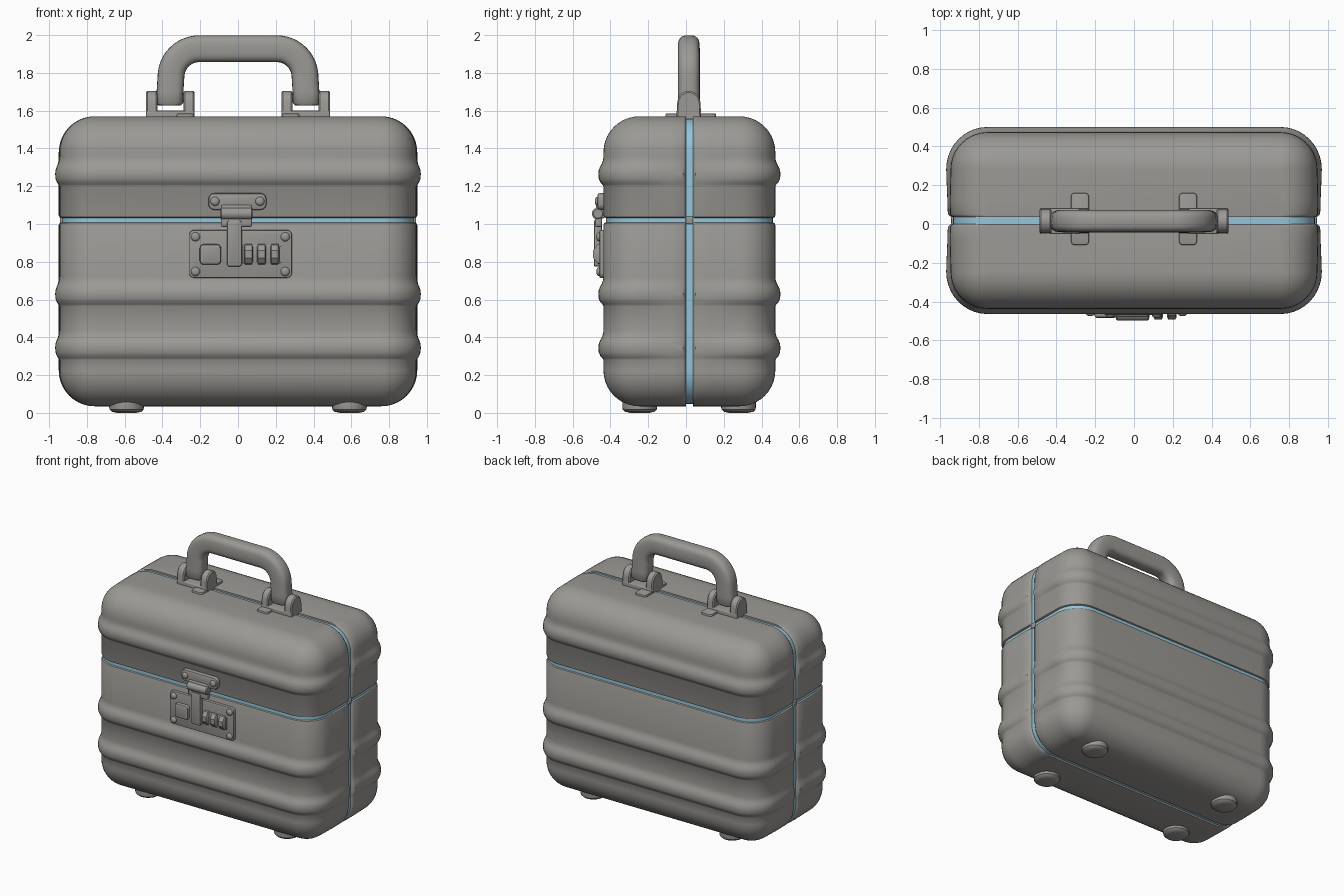
import bpy, bmesh, math
from mathutils import Matrix, Vector

if "Cube" in bpy.data.objects:
    bpy.data.objects.remove(bpy.data.objects["Cube"])

def material(name, rgb):
    m = bpy.data.materials.new(name)
    m.diffuse_color = (*rgb, 1)
    m.use_nodes = True
    m.node_tree.nodes["Principled BSDF"].inputs["Base Color"].default_value = m.diffuse_color
    return m

GREY = material("warm grey", (0.33, 0.32, 0.30))
BLUE = material("pale blue", (0.30, 0.56, 0.70))
Y0 = 0.018                          # centre plane of the case
HX, HY, R = 0.945, 0.455, 0.19      # case half sizes and edge radius
Z0, Z1, SEAM = 0.035, 1.57, 1.02

def finish(bm, name, mat=GREY, angle=35):
    bmesh.ops.recalc_face_normals(bm, faces=bm.faces)
    me = bpy.data.meshes.new(name)
    bm.to_mesh(me)
    bm.free()
    me.materials.append(mat)
    ob = bpy.data.objects.new(name, me)
    bpy.context.collection.objects.link(ob)
    bpy.ops.object.select_all(action='DESELECT')
    ob.select_set(True)
    bpy.context.view_layer.objects.active = ob
    bpy.ops.object.shade_smooth_by_angle(angle=math.radians(angle))
    return ob

def box(name, x, y, z, bevel=0.008, mat=GREY, seg=3):
    bm = bmesh.new()
    size = [b - a for a, b in (x, y, z)]
    mid = [(a + b) / 2 for a, b in (x, y, z)]
    bmesh.ops.create_cube(bm, size=1, matrix=Matrix.Translation(mid) @ Matrix.Diagonal((*size, 1)))
    bmesh.ops.bevel(bm, geom=bm.edges[:], offset=bevel, segments=seg, profile=0.5, affect='EDGES')
    return finish(bm, name, mat)

def plate(name, x, y, z, corner, axis, bevel=0.006):
    """Flat plate whose four edges along one axis are widely rounded."""
    bm = bmesh.new()
    size = [b - a for a, b in (x, y, z)]
    mid = [(a + b) / 2 for a, b in (x, y, z)]
    bmesh.ops.create_cube(bm, size=1, matrix=Matrix.Translation(mid) @ Matrix.Diagonal((*size, 1)))
    along = [e for e in bm.edges if abs((e.verts[0].co - e.verts[1].co).normalized()[axis]) > 0.9]
    bmesh.ops.bevel(bm, geom=along, offset=corner, segments=5, profile=0.5, affect='EDGES')
    rim = [e for e in bm.edges if abs((e.verts[0].co - e.verts[1].co).normalized()[axis]) < 0.1]
    bmesh.ops.bevel(bm, geom=rim, offset=bevel, segments=2, profile=0.5, affect='EDGES')
    return finish(bm, name)

def lathe(name, profile, origin, axis, n=28):
    """Closed turned part: profile of (radius, distance along axis)."""
    bm = bmesh.new()
    q = Vector((0, 0, 1)).rotation_difference(Vector(axis))
    rings = [[bm.verts.new(Vector(origin) + q @ Vector((r * math.cos(2 * math.pi * k / n),
              r * math.sin(2 * math.pi * k / n), h))) for k in range(n)] for r, h in profile]
    skin(bm, rings)
    return finish(bm, name)

def skin(bm, rings):
    for a, b in zip(rings, rings[1:]):
        for k in range(len(a)):
            j = (k + 1) % len(a)
            bm.faces.new((a[k], a[j], b[j], b[k]))
    bm.faces.new(rings[0])
    bm.faces.new(rings[-1])

# Case shells: half outlines stacked along z, with raised ribs
def outline(inset, rib, gap=0.018):
    hx, hy, r = HX - inset, HY - inset, max(R - inset, 0.006)
    side = [(hx - 0.014, gap, 0.3), (hx - 0.004, gap + 0.004, 0.35), (hx + 0.003, gap + 0.015, 0.5),
            (hx + 0.004, 0.1, 0.55), (hx + 0.003, 0.16, 0.7), (hx + 0.001, 0.22, 0.9)]
    pts = [(x + 0.85 * rib * f, y) for x, y, f in side]
    for k in range(11):
        a = math.pi / 2 * k / 10
        pts.append((hx - r + (r + rib * 0.85) * math.cos(a), hy - r + (r + rib) * math.sin(a)))
    return pts + [(-x, y) for x, y in reversed(pts)]

RIB = [(-0.065, 0), (-0.055, 0.006), (-0.045, 0.016), (-0.025, 0.025), (0, 0.027), (0.02, 0.025),
       (0.04, 0.017), (0.055, 0.008), (0.075, 0.002), (0.09, 0)]
CURVE = [math.pi / 2 * k / 10 for k in range(11)]

def shell(name, s, rows):
    bm = bmesh.new()
    skin(bm, [[bm.verts.new((x, Y0 + s * y, z)) for x, y in outline(i, rib)] for z, i, rib in rows])
    return finish(bm, name, angle=40)

def ribs(*centres):
    return [(c + dz, 0, d) for c in centres for dz, d in RIB]

base_rows = ([(Z0 + R * (1 - math.sin(a)), R * (1 - math.cos(a)), 0) for a in reversed(CURVE)]
             + ribs(0.345, 0.63) + [(SEAM - 0.026, 0, 0), (SEAM - 0.016, 0.004, 0), (SEAM - 0.011, 0.014, 0)])
lid_rows = ([(SEAM + 0.011, 0.014, 0), (SEAM + 0.016, 0.004, 0), (SEAM + 0.026, 0, 0)] + ribs(1.265)
            + [(Z1 - R * (1 - math.sin(a)), R * (1 - math.cos(a)), 0) for a in CURVE])
for word, s in (("front", -1), ("back", 1)):
    shell(word + "_base_shell", s, base_rows)
    shell(word + "_lid_shell", s, lid_rows)

# Blue sealing core seen through the seams
box("seal_core", (-0.932, 0.932), (Y0 - HY + 0.013, Y0 + HY - 0.013), (Z0 + 0.013, Z1 - 0.013),
    0.178, BLUE, 10)

# Seam joints, feet and handle brackets on both sides
for word, s in (("left", -1), ("right", 1)):
    def span(a, b):
        return tuple(sorted((s * a, s * b)))
    box(word + "_seam_joint", span(0.90, 0.942), (Y0 - 0.02, Y0 + 0.02), (SEAM - 0.02, SEAM + 0.02), 0.006)
    for row, y in (("front", -0.245), ("back", 0.278)):
        lathe(f"{row}_{word}_foot", [(0.05, 0), (0.078, 0.006), (0.09, 0.018), (0.092, 0.03), (0.092, 0.06)],
              (s * 0.59, y, 0), (0, 0, 1))
    box(word + "_bracket_base", span(0.235, 0.485), (-0.05, 0.08), (1.555, 1.6), 0.006)
    plate(word + "_bracket_tab", span(0.232, 0.325), (-0.108, 0.16), (1.55, 1.585), 0.02, 2)
    for part, a, b in (("outer", 0.425, 0.488), ("inner", 0.23, 0.288)):
        bm = bmesh.new()
        loop = [(0.065, 1.56), (0.062, 1.64)]
        loop += [(0.06 * math.cos(t * math.pi / 10), 1.645 + 0.06 * math.sin(t * math.pi / 10)) for t in range(1, 10)]
        loop += [(-0.062, 1.64), (-0.065, 1.56)]
        skin(bm, [[bm.verts.new((s * x, 0.015 + k * y, 1.56 + (z - 1.56) * (0.94 + 0.06 * (k == 1))))
                   for y, z in loop]
                  for x, k in ((a, 0.9), (a + 0.008, 1), (b - 0.008, 1), (b, 0.9))])
        finish(bm, f"{word}_bracket_{part}_cheek")
    lathe(word + "_handle_pin", [(0.022, 0), (0.022, 0.2)], (s * 0.36 - 0.1, 0.015, 1.665), (1, 0, 0), 16)

# Carrying handle: rounded section swept along an arch
path = [(-0.362, 1.628, 0, 0.85), (-0.362, 1.64, 0, 1), (-0.360, 1.70, 0, 1)]
for k in range(13):
    a = math.pi / 2 * k / 12
    path.append((-0.355 + 0.15 * (1 - math.cos(a)), 1.778 + 0.15 * math.sin(a), a, 1))
path += [(-x, z, math.pi - a, w) for x, z, a, w in reversed(path)]
bm = bmesh.new()
rings = []
for x, z, a, w in path:
    ring = []
    for k in range(24):
        t = 2 * math.pi * k / 24
        c, d = math.cos(t), math.sin(t)
        u = 0.071 * w * math.copysign(abs(c) ** 0.65, c)
        v = 0.058 * w * math.copysign(abs(d) ** 0.65, d)
        ring.append(bm.verts.new((x - u * math.cos(a), 0.015 + v, z + u * math.sin(a))))
    rings.append(ring)
skin(bm, rings)
finish(bm, "handle", angle=50)

# Lock plate with button, dials and rivets
plate("lock_plate", (-0.258, 0.285), (-0.458, -0.425), (0.715, 0.968), 0.025, 1)
plate("lock_button", (-0.203, -0.09), (-0.484, -0.44), (0.785, 0.893), 0.022, 1, 0.012)
plate("dial_frame", (0.022, 0.228), (-0.464, -0.44), (0.79, 0.89), 0.012, 1, 0.003)
for k, x in enumerate((0.055, 0.125, 0.195)):
    lathe(f"dial_{k + 1}", [(0.05, -0.024), (0.061, -0.018), (0.061, 0.018), (0.05, 0.024)],
          (x, -0.434, 0.84), (1, 0, 0), 10)
DOME = [(0.024, 0), (0.024, 0.006), (0.02, 0.013), (0.012, 0.017), (0.003, 0.018)]
for k, (x, z) in enumerate([(-0.225, 0.932), (0.25, 0.932), (-0.225, 0.748), (0.25, 0.748)]):
    lathe(f"lock_rivet_{k + 1}", DOME, (x, -0.456, z), (0, -1, 0), 16)

# Hasp: lid plate, hinge barrel and strap over the lock
plate("hasp_plate", (-0.156, 0.15), (-0.468, -0.425), (1.075, 1.163), 0.03, 1, 0.01)
for k, x in enumerate((-0.122, 0.116)):
    lathe(f"hasp_rivet_{k + 1}", DOME, (x, -0.465, 1.12), (0, -1, 0), 16)
box("hasp_hinge_block", (-0.088, 0.072), (-0.476, -0.43), (1.03, 1.1), 0.008)
lathe("hasp_hinge_barrel", [(0.024, 0), (0.032, 0.006), (0.032, 0.164), (0.024, 0.17)],
      (-0.093, -0.466, 1.055), (1, 0, 0), 20)
box("hasp_shoulder", (-0.09, 0.074), (-0.482, -0.445), (0.985, 1.05), 0.01)
plate("hasp_strap", (-0.058, 0.02), (-0.488, -0.445), (0.775, 1.02), 0.014, 1, 0.008)
